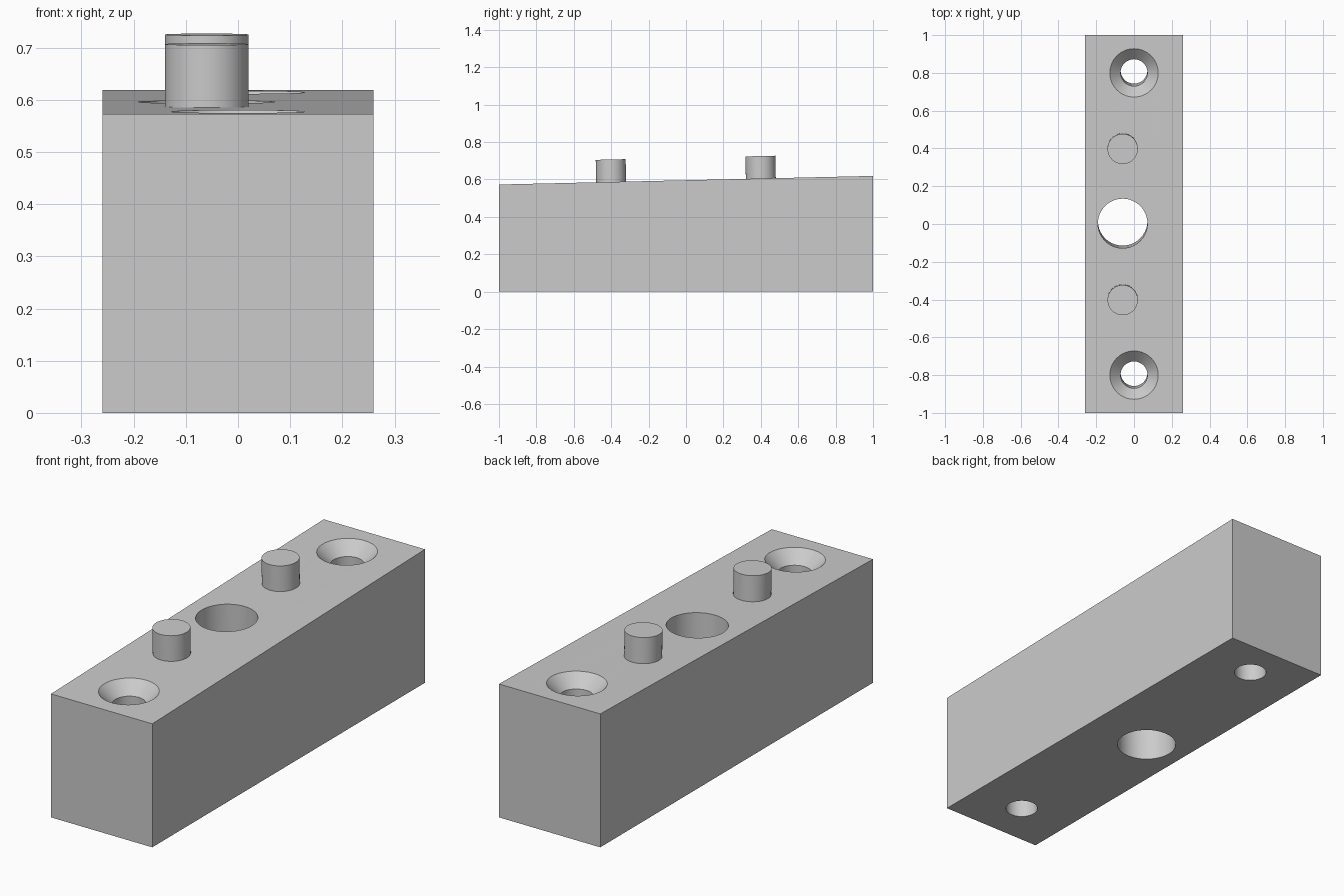
import bpy, bmesh, math
from mathutils import Matrix, Vector

if "Cube" in bpy.data.objects:
    bpy.data.objects.remove(bpy.data.objects["Cube"])

W, Z_FRONT, Z_BACK = 0.26, 0.573, 0.619
SLOPE = (Z_BACK - Z_FRONT) / 2
TILT = Matrix.Rotation(math.atan(SLOPE), 4, 'X')   # holes and pegs stand square to the sloped top

grey = bpy.data.materials.new("plain grey")
grey.diffuse_color = (0.6, 0.6, 0.6, 1)
grey.use_nodes = True
grey.node_tree.nodes["Principled BSDF"].inputs["Base Color"].default_value = grey.diffuse_color


def top_z(y):
    return Z_FRONT + (y + 1) * SLOPE


def finish(name, bm):
    bmesh.ops.recalc_face_normals(bm, faces=bm.faces)
    mesh = bpy.data.meshes.new(name)
    bm.to_mesh(mesh)
    bm.free()
    mesh.materials.append(grey)
    obj = bpy.data.objects.new(name, mesh)
    bpy.context.collection.objects.link(obj)
    return obj


def turned(name, x, y, rings, sides=64):
    """Closed round solid from (radius, height) rings, set on the sloped top."""
    bm = bmesh.new()
    loops = [[bm.verts.new((r * math.cos(2 * math.pi * i / sides),
                            r * math.sin(2 * math.pi * i / sides), h))
              for i in range(sides)] for r, h in rings]
    for a, b in zip(loops, loops[1:]):
        for i in range(sides):
            j = (i + 1) % sides
            bm.faces.new((a[i], a[j], b[j], b[i]))
    bm.faces.new(loops[0][::-1])
    bm.faces.new(loops[-1])
    bm.transform(Matrix.Translation((x, y, top_z(y))) @ TILT)
    return finish(name, bm)


def smooth(obj):
    bpy.ops.object.select_all(action='DESELECT')
    obj.select_set(True)
    bpy.context.view_layer.objects.active = obj
    bpy.ops.object.shade_smooth_by_angle(angle=math.radians(30))


# Block: side profile with a sloped top, extruded across the width
bm = bmesh.new()
profile = bm.faces.new([bm.verts.new((-W, y, z)) for y, z in
                        ((-1, 0), (1, 0), (1, Z_BACK), (-1, Z_FRONT))])
ext = bmesh.ops.extrude_face_region(bm, geom=[profile])
bmesh.ops.translate(bm, vec=Vector((2 * W, 0, 0)),
                    verts=[v for v in ext["geom"] if isinstance(v, bmesh.types.BMVert)])
block = finish("block", bm)

# Centre bore and two countersunk screw holes
R, r, D = 0.128, 0.071, 0.057
screw = [(r, -0.8), (r, -D), (R, 0), (R, 0.1)]
cutters = [turned("bore_cutter", -0.06, 0.003, [(0.131, -0.8), (0.131, 0.1)]),
           turned("front_screw_cutter", 0, -0.8, screw),
           turned("back_screw_cutter", 0, 0.8, screw)]
for cutter in cutters:
    mod = block.modifiers.new(cutter.name, 'BOOLEAN')
    mod.operation, mod.solver, mod.object = 'DIFFERENCE', 'EXACT', cutter
    bpy.context.view_layer.objects.active = block
    bpy.ops.object.modifier_apply(modifier=mod.name)
for cutter in cutters:
    bpy.data.objects.remove(cutter)
smooth(block)

# Locating pegs
for name, y in (("front_peg", -0.4), ("back_peg", 0.4)):
    smooth(turned(name, -0.06, y, [(0.08, -0.005), (0.08, 0.12)]))
